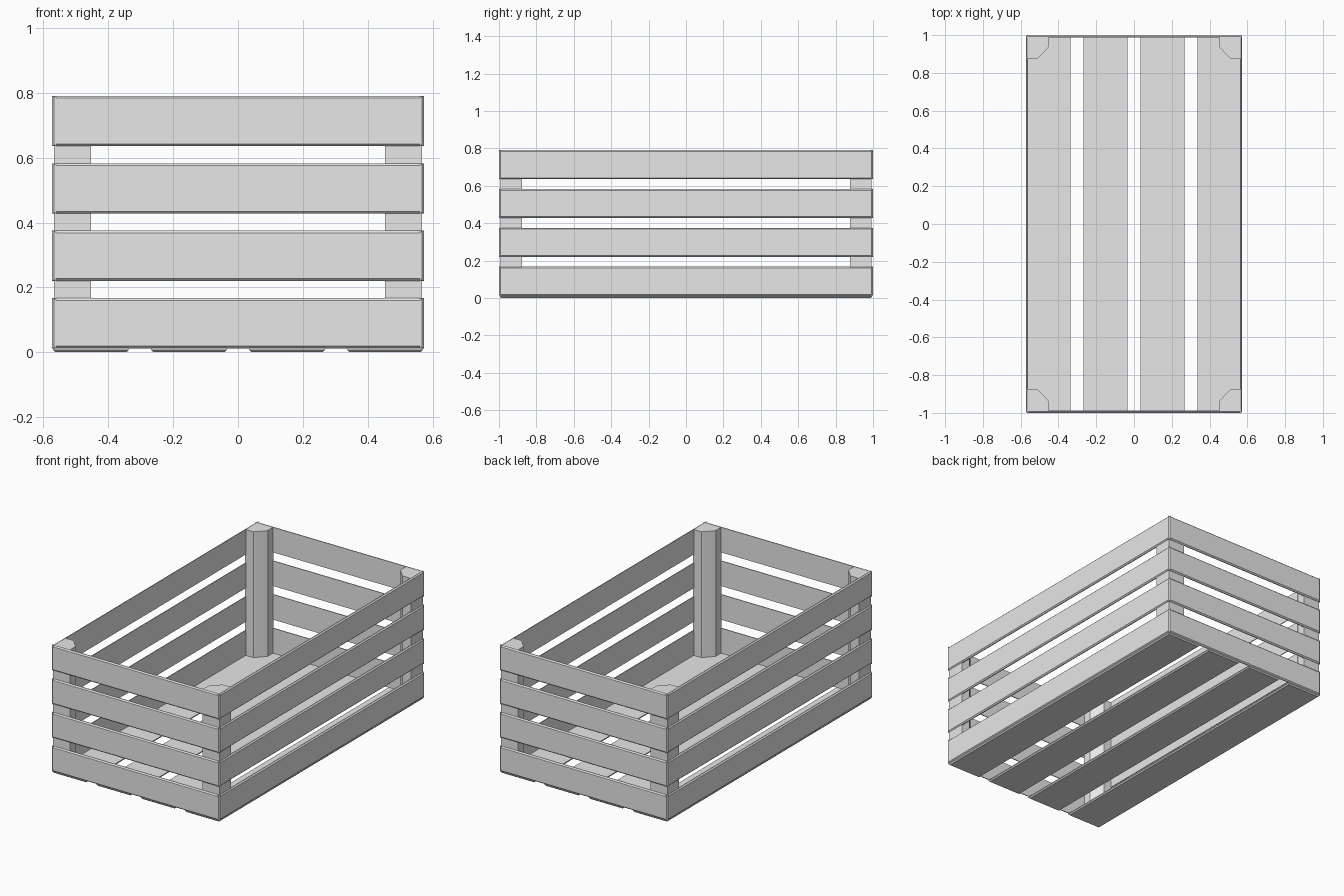
import bpy
import bmesh
from mathutils import Vector

if "Cube" in bpy.data.objects:
    bpy.data.objects.remove(bpy.data.objects["Cube"])

HX, HY, TOP = 0.573, 1.0, 0.79   # outer half sizes and height
T = 0.012                        # board thickness
C = 0.007                        # chamfer on the outer edges
BOARD_H, PITCH = 0.155, 0.2075   # side board height and spacing

grey = bpy.data.materials.new("light_grey")
grey.diffuse_color = (0.8, 0.8, 0.8, 1)
grey.use_nodes = True
grey.node_tree.nodes["Principled BSDF"].inputs["Base Color"].default_value = grey.diffuse_color


def make_object(name, bm):
    bmesh.ops.recalc_face_normals(bm, faces=bm.faces)
    mesh = bpy.data.meshes.new(name)
    bm.to_mesh(mesh)
    bm.free()
    mesh.materials.append(grey)
    obj = bpy.data.objects.new(name, mesh)
    bpy.context.collection.objects.link(obj)
    return obj


def board(name, centre, along, across, out, length, width):
    """Flat board whose outward face is chamfered; centre lies on the inner face."""
    centre, along, across, out = map(Vector, (centre, along, across, out))
    bm = bmesh.new()
    rings = []
    for depth, inset in ((0, 0), (T * 0.4, 0), (T, C)):
        a, b = length / 2 - inset, width / 2 - inset
        rings.append([bm.verts.new(centre + along * a * s + across * b * t + out * depth)
                      for s, t in ((-1, -1), (1, -1), (1, 1), (-1, 1))])
    bm.faces.new(rings[0])
    bm.faces.new(rings[-1])
    for lo, hi in zip(rings, rings[1:]):
        for i in range(4):
            j = (i + 1) % 4
            bm.faces.new((lo[i], lo[j], hi[j], hi[i]))
    return make_object(name, bm)


# Four tiers of boards around the walls
for tier in range(4):
    z = TOP - BOARD_H / 2 - PITCH * tier
    for side, end, flank in ((-1, "front", "left"), (1, "back", "right")):
        board(f"{end}_board_{tier + 1}", (0, side * (HY - T), z),
              (1, 0, 0), (0, 0, 1), (0, side, 0), 2 * HX, BOARD_H)
        board(f"{flank}_board_{tier + 1}", (side * (HX - T), 0, z),
              (0, 1, 0), (0, 0, 1), (side, 0, 0), 2 * HY, BOARD_H)

# Floor boards, chamfered underneath
for i in range(4):
    board(f"floor_board_{i + 1}", (-0.453 + 0.302 * i, 0, T + 0.001),
          (0, 1, 0), (1, 0, 0), (0, 0, -1), 2 * (HY - 0.005), 0.233)

# Corner posts with a cut inner corner
px, py = 0.567, 0.992
profile = [(px, py), (0.453, py), (0.453, 0.937), (0.459, 0.929),
           (0.500, 0.885), (0.510, 0.877), (px, 0.877)]
for sx, xname in ((-1, "left"), (1, "right")):
    for sy, yname in ((-1, "front"), (1, "back")):
        bm = bmesh.new()
        base = bm.faces.new([bm.verts.new((sx * x, sy * y, T)) for x, y in profile])
        grown = bmesh.ops.extrude_face_region(bm, geom=[base], use_keep_orig=True)
        for v in grown["geom"]:
            if isinstance(v, bmesh.types.BMVert):
                v.co.z = TOP - 0.001
        make_object(f"{yname}_{xname}_post", bm)
